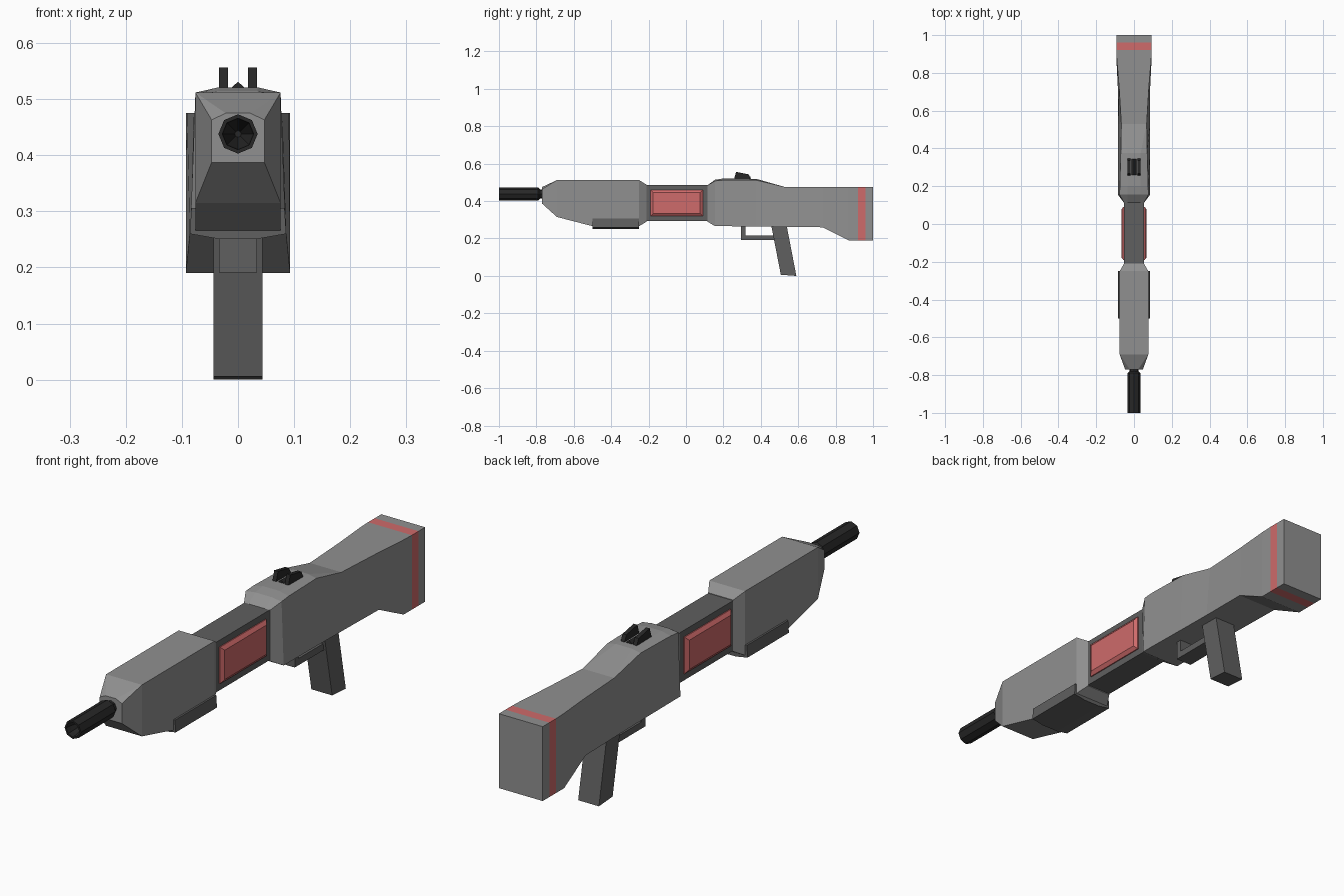
import bpy, bmesh, math

if "Cube" in bpy.data.objects:
    bpy.data.objects.remove(bpy.data.objects["Cube"])


def material(name, rgb):
    m = bpy.data.materials.new(name)
    m.diffuse_color = (*rgb, 1)
    m.use_nodes = True
    m.node_tree.nodes["Principled BSDF"].inputs["Base Color"].default_value = m.diffuse_color
    return m


BODY = material("body_grey", (0.28, 0.28, 0.28))
DARK = material("dark_grey", (0.115, 0.115, 0.115))
BLACK = material("near_black", (0.02, 0.02, 0.02))
RED = material("red", (0.62, 0.145, 0.145))


def loft(name, rings, mats, rule=None):
    """Skin a row of cross-sections and cap both ends."""
    bm = bmesh.new()
    rows = [[bm.verts.new(p) for p in r] for r in rings]
    n = len(rows[0])
    for a, b in zip(rows, rows[1:]):
        for i in range(n):
            j = (i + 1) % n
            bm.faces.new((a[i], a[j], b[j], b[i]))
    bm.faces.new(rows[0])
    bm.faces.new(rows[-1])
    bmesh.ops.remove_doubles(bm, verts=bm.verts, dist=1e-5)
    bmesh.ops.recalc_face_normals(bm, faces=bm.faces)
    if rule:
        for f in bm.faces:
            f.material_index = rule(f)
    me = bpy.data.meshes.new(name)
    bm.to_mesh(me)
    bm.free()
    for m in mats:
        me.materials.append(m)
    ob = bpy.data.objects.new(name, me)
    bpy.context.collection.objects.link(ob)
    return ob


def extrude_x(name, profile, x0, x1, mat):
    return loft(name, [[(x, y, z) for y, z in profile] for x in (x0, x1)], [mat])


def section(y, top, shoulder, bottom):
    """Symmetric hexagon; each argument is (half width, height)."""
    pts = [top, shoulder, bottom]
    return [(x, y, z) for x, z in pts] + [(-x, y, z) for x, z in reversed(pts)]


def circle(y, r, z=0.438):
    return [(r * math.cos(i * math.pi / 4), y, z + r * math.sin(i * math.pi / 4))
            for i in range(8)]


# Barrel with a neck and a hollow muzzle
loft("barrel", [circle(-0.90, 0.006), circle(-0.98, 0.026), circle(-1, 0.028),
                circle(-1, 0.035), circle(-0.79, 0.035), circle(-0.78, 0.025),
                circle(-0.74, 0.025)], [BLACK])

# Front housing
loft("front_housing", [
    section(-0.77, (0.022, 0.475), (0.047, 0.463), (0.047, 0.387)),
    section(-0.69, (0.076, 0.512), (0.076, 0.512), (0.076, 0.315)),
    section(-0.50, (0.076, 0.512), (0.076, 0.512), (0.076, 0.266)),
    section(-0.25, (0.076, 0.512), (0.076, 0.512), (0.076, 0.266)),
    section(-0.21, (0.053, 0.487), (0.053, 0.487), (0.053, 0.29))], [BODY])

# Hand pad wrapped under the housing
loft("hand_pad", [section(y, (0.083, 0.306), (0.086, 0.26), (0.035, 0.251))
                  for y in (-0.5, -0.25)], [DARK])

# Core between the two housings
extrude_x("core", [(-0.23, 0.293), (0.14, 0.293), (0.14, 0.485), (-0.23, 0.485)],
          -0.053, 0.053, DARK)

# Bevelled red side panels
for side, sx in (("right", 1), ("left", -1)):
    loft(side + "_panel", [
        [(sx * x, y, z) for y, z in ((-0.19 + d, 0.32 + d), (0.09 - d, 0.32 + d),
                                     (0.09 - d, 0.46 - d), (-0.19 + d, 0.46 - d))]
        for x, d in ((0.04, 0), (0.057, 0), (0.067, 0.014))], [RED])

# Rear housing and stock; the stripe is its own band of faces
END = ((0.093, 0.475), (0.093, 0.475), (0.093, 0.19))
loft("rear_housing_and_stock", [
    section(0.115, (0.035, 0.485), (0.055, 0.485), (0.055, 0.29)),
    section(0.155, (0.035, 0.514), (0.076, 0.508), (0.085, 0.266)),
    section(0.20, (0.035, 0.521), (0.075, 0.512), (0.085, 0.266)),
    section(0.375, (0.035, 0.519), (0.07, 0.512), (0.084, 0.264)),
    section(0.53, (0.067, 0.475), (0.067, 0.475), (0.084, 0.262)),
    section(0.73, (0.079, 0.475), (0.079, 0.475), (0.086, 0.26)),
    section(0.87, (0.091, 0.475), (0.091, 0.475), (0.093, 0.19)),
    section(0.92, *END), section(0.96, *END), section(1.0, *END)],
    [BODY, RED], lambda f: int(0.92 < f.calc_center_median().y < 0.96))

# Sights: two posts and a small ridge between them
for side, sx in (("right", 1), ("left", -1)):
    extrude_x(side + "_sight", [(0.255, 0.512), (0.35, 0.512), (0.335, 0.543), (0.268, 0.556)],
              sx * 0.018, sx * 0.034, BLACK)
loft("sight_ridge", [[(-0.018, y, 0.515), (0.018, y, 0.515), (0, y, 0.531)]
                     for y in (0.26, 0.345)], [BLACK])

# Trigger guard
extrude_x("trigger_guard", [(0.295, 0.27), (0.295, 0.191), (0.50, 0.191), (0.50, 0.217),
                            (0.318, 0.217), (0.318, 0.27)], -0.034, 0.034, DARK)

# Grip
extrude_x("grip", [(0.455, 0.275), (0.537, 0.275), (0.59, 0.0), (0.507, 0.006)],
          -0.044, 0.044, DARK)
